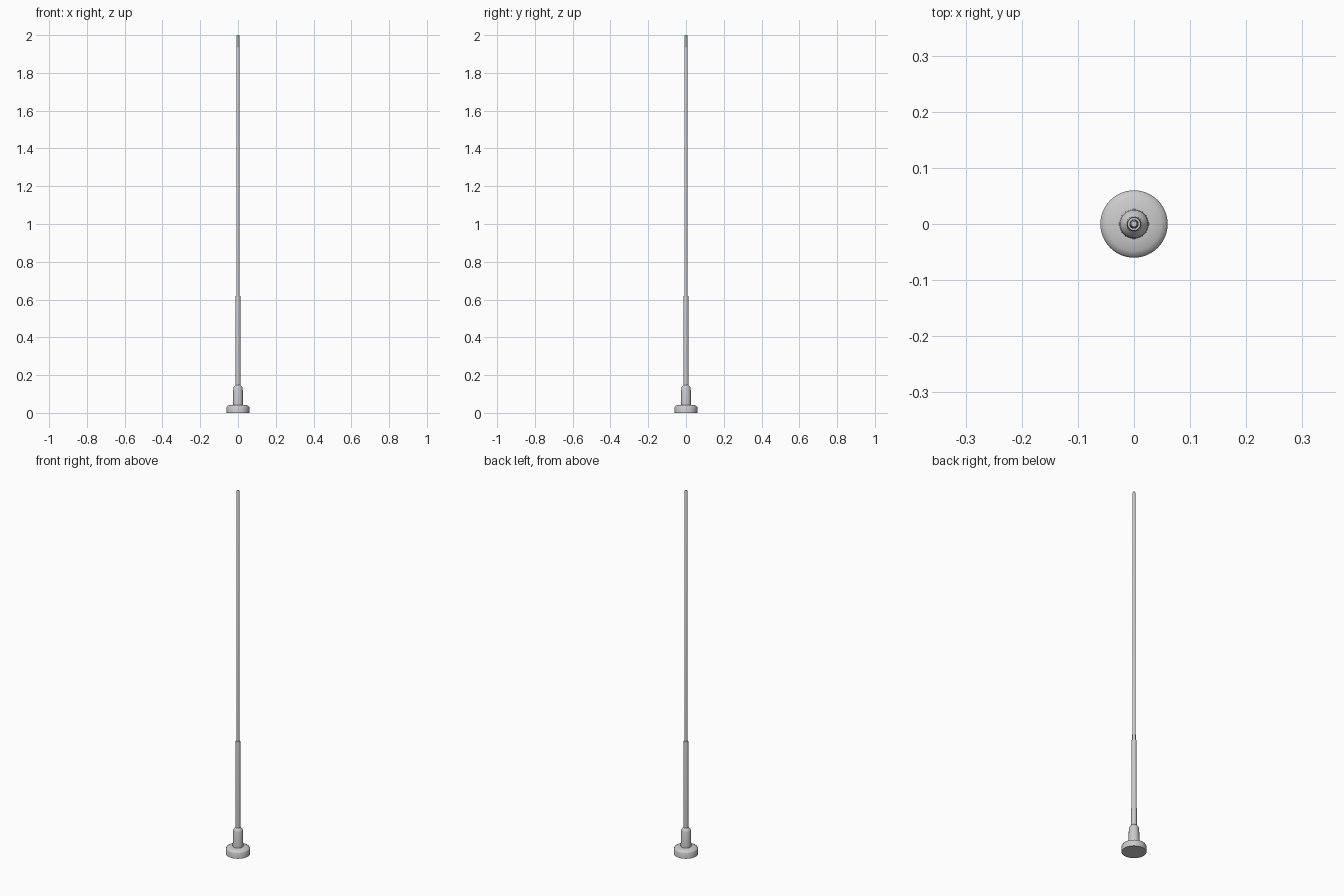
import bpy, bmesh, math

if "Cube" in bpy.data.objects:
    bpy.data.objects.remove(bpy.data.objects["Cube"])


def lathe(name, profile, sides=48):
    """Spin an (r, z) profile about z; ends on the axis become poles."""
    bm = bmesh.new()
    rings = []
    for r, z in profile:
        if r == 0:
            rings.append([bm.verts.new((0, 0, z))] * sides)
        else:
            rings.append([bm.verts.new((r * math.cos(2 * math.pi * i / sides),
                                        r * math.sin(2 * math.pi * i / sides), z))
                          for i in range(sides)])
    for a, b in zip(rings, rings[1:]):
        for i in range(sides):
            j = (i + 1) % sides
            quad = list(dict.fromkeys((a[i], a[j], b[j], b[i])))
            bm.faces.new(quad)
    bmesh.ops.recalc_face_normals(bm, faces=bm.faces)
    mesh = bpy.data.meshes.new(name)
    bm.to_mesh(mesh)
    bm.free()
    obj = bpy.data.objects.new(name, mesh)
    bpy.context.collection.objects.link(obj)
    bpy.ops.object.select_all(action='DESELECT')
    obj.select_set(True)
    bpy.context.view_layer.objects.active = obj
    bpy.ops.object.shade_smooth_by_angle(angle=math.radians(40))
    return obj


# Round foot with a softened, gently sloping top
lathe("base_foot", [(0, 0), (0.06, 0), (0.06, 0.03), (0.057, 0.035),
                    (0.048, 0.04), (0.026, 0.043), (0, 0.043)])

# Collar with a tapered shoulder
lathe("base_collar", [(0, 0.04), (0.0265, 0.04), (0.025, 0.13),
                      (0.022, 0.137), (0.013, 0.147), (0, 0.147)])

# Thick lower mast
lathe("lower_mast", [(0, 0.14), (0.0135, 0.14), (0.0125, 0.615),
                     (0.0115, 0.62), (0, 0.62)], 32)

# Slender upper whip, slightly tapered with a rounded tip
lathe("upper_whip", [(0, 0.61), (0.0085, 0.61), (0.007, 1.996),
                     (0.005, 2.0), (0, 2.0)], 32)
